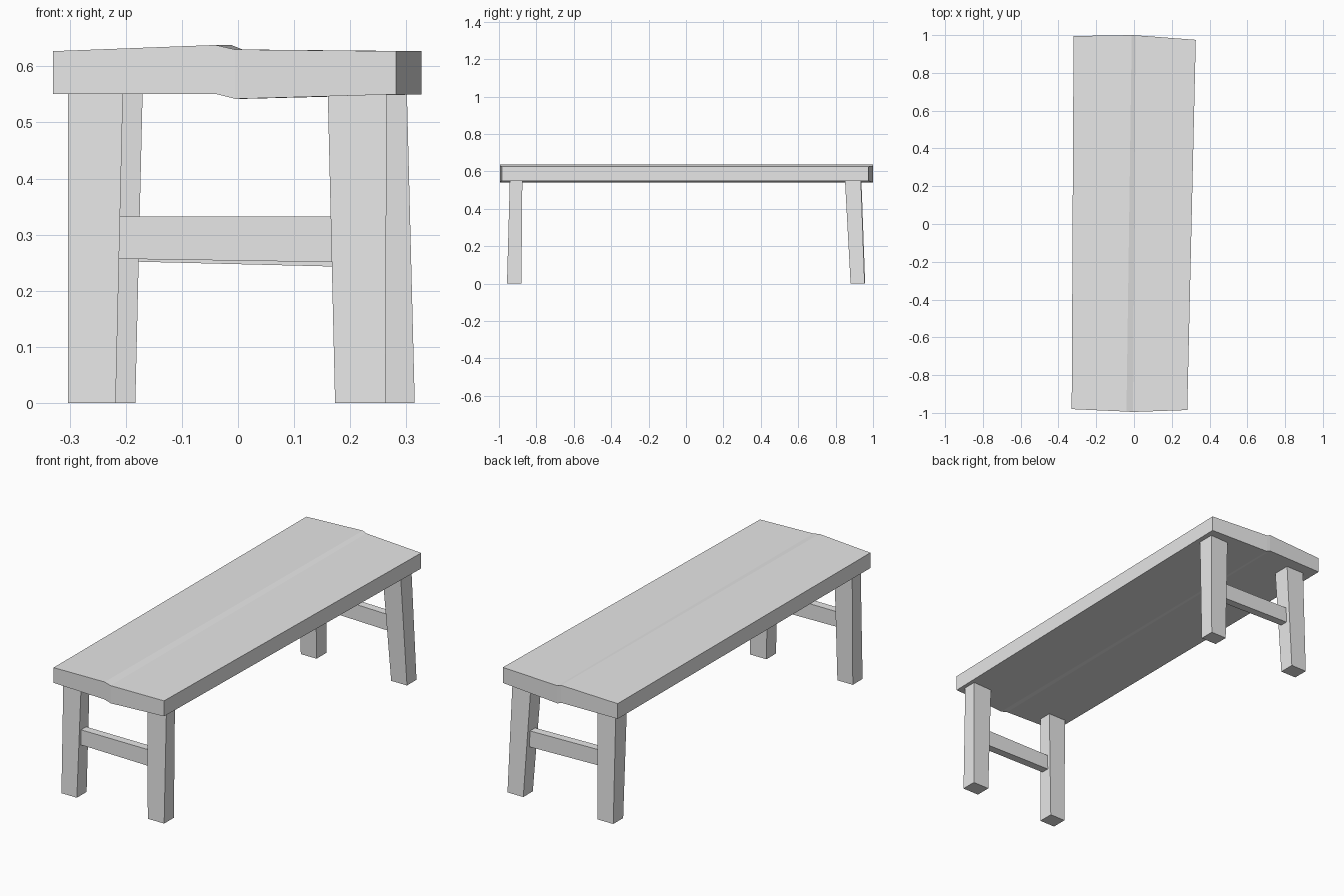
import bpy

cube = bpy.data.objects.get("Cube")
if cube:
    bpy.data.objects.remove(cube, do_unlink=True)

grey = bpy.data.materials.new("plain_grey")
grey.use_nodes = True
grey.diffuse_color = (0.8, 0.8, 0.8, 1)
grey.node_tree.nodes["Principled BSDF"].inputs["Base Color"].default_value = (0.8, 0.8, 0.8, 1)


def loft(name, start, end):
    """Join two matching outlines into a closed solid."""
    n = len(start)
    faces = [tuple(reversed(range(n))), tuple(range(n, 2 * n))]
    faces += [(i, (i + 1) % n, n + (i + 1) % n, n + i) for i in range(n)]
    mesh = bpy.data.meshes.new(name)
    mesh.from_pydata(start + end, [], faces)
    mesh.materials.append(grey)
    obj = bpy.data.objects.new(name, mesh)
    bpy.context.collection.objects.link(obj)
    return obj


def rect(x0, x1, y0, y1, z):
    return [(x0, y0, z), (x1, y0, z), (x1, y1, z), (x0, y1, z)]


def upright(x, y0, y1, z0, z1):
    return [(x, y0, z0), (x, y1, z0), (x, y1, z1), (x, y0, z1)]


# Seat: two worn planks meeting at a small step, slightly wider at the back
def seat_end(stations):
    bottom = [(x, y, low) for x, y, low, high in stations]
    top = [(x, y, high) for x, y, low, high in stations]
    return bottom + top[::-1]


front = seat_end([(-0.33, -0.98, 0.551, 0.627), (-0.04, -0.993, 0.551, 0.638),
                  (-0.005, -0.995, 0.542, 0.63), (0.282, -0.985, 0.55, 0.627)])
back = seat_end([(-0.32, 0.995, 0.551, 0.627), (-0.012, 1.0, 0.551, 0.638),
                 (0.008, 0.999, 0.542, 0.63), (0.327, 0.975, 0.55, 0.627)])
seat = loft("seat", front, back)
# Split the end caps so each plank has its own flat end
n = len(front)
mesh = seat.data
verts = front + back
faces = []
for i in range(n):
    faces.append((i, (i + 1) % n, n + (i + 1) % n, n + i))
for i in range(3):
    quad = (i, i + 1, n - 2 - i, n - 1 - i)
    faces.append(quad[::-1])
    faces.append(tuple(v + n for v in quad))
mesh.clear_geometry()
mesh.from_pydata(verts, [], [f[::-1] for f in faces])

# Legs: splayed tapering posts, as (x0, x1, y0, y1) at the floor and the seat
legs = {
    "front_right_leg": ((-0.303, -0.218, -0.957, -0.88), (-0.303, -0.205, -0.942, -0.875)),
    "front_left_leg": ((0.173, 0.263, -0.957, -0.88), (0.16, 0.265, -0.942, -0.875)),
    "back_right_leg": ((-0.27, -0.183, 0.88, 0.958), (-0.27, -0.17, 0.85, 0.938)),
    "back_left_leg": ((0.228, 0.315, 0.88, 0.955), (0.2, 0.301, 0.85, 0.935)),
}
for name, (foot, head) in legs.items():
    loft(name, rect(*foot, 0), rect(*head, 0.553))

# Rails joining each pair of legs
loft("front_rail", upright(-0.215, -0.935, -0.895, 0.257, 0.332),
     upright(0.175, -0.935, -0.895, 0.251, 0.332))
loft("back_rail", upright(-0.185, 0.885, 0.925, 0.252, 0.33),
     upright(0.22, 0.885, 0.925, 0.242, 0.322))

# Make every surface face outward
import bmesh
for obj in bpy.context.collection.objects:
    if obj.type == 'MESH' and grey.name in obj.data.materials:
        bm = bmesh.new()
        bm.from_mesh(obj.data)
        bmesh.ops.recalc_face_normals(bm, faces=bm.faces)
        bm.to_mesh(obj.data)
        bm.free()
